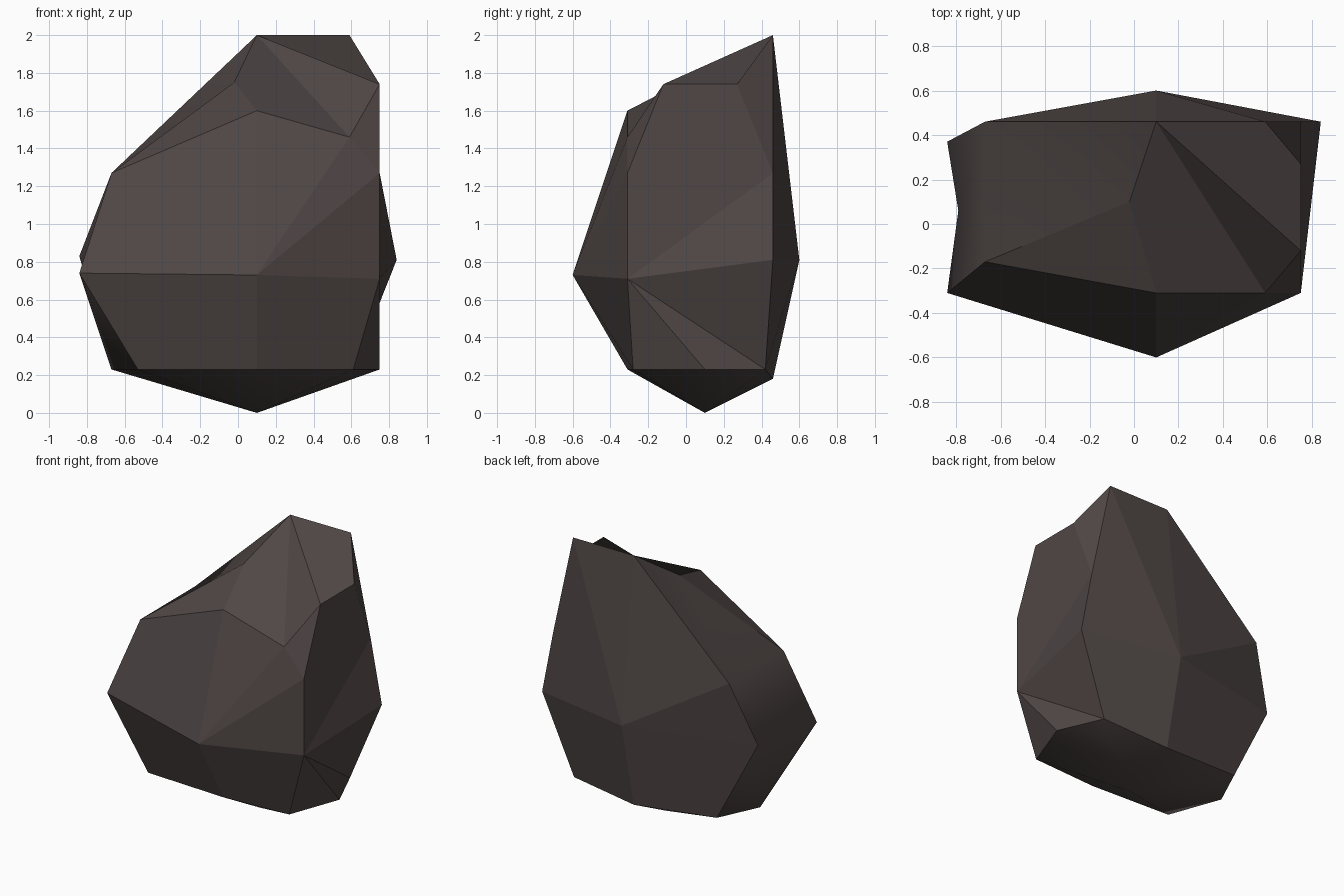
import bpy
import bmesh

cube = bpy.data.objects.get("Cube")
if cube:
    bpy.data.objects.remove(cube, do_unlink=True)


def flat_material(name, colour):
    mat = bpy.data.materials.new(name)
    mat.use_nodes = True
    mat.diffuse_color = colour
    mat.node_tree.nodes["Principled BSDF"].inputs["Base Color"].default_value = colour
    return mat


points_by_name = {
    # Underside
    "tip": (.1, .1, 0),
    "base_front": (.1, -.31, .23),
    "base_front_right": (.61, -.28, .23),
    "base_right": (.75, .1, .23),
    "base_back_right": (.61, .42, .23),
    "base_back": (.1, .46, .18),
    "base_back_left": (-.53, .4, .23),
    "base_left": (-.67, .1, .23),
    "base_front_left": (-.53, -.28, .23),
    # Waist, with a dent on the left
    "front": (.1, -.6, .73),
    "front_right": (.75, -.31, .71),
    "back_right": (.84, .46, .81),
    "back": (.1, .6, .81),
    "back_left": (-.84, .37, .83),
    "dent": (-.79, .06, .785),
    "front_left": (-.84, -.31, .74),
    # Crown, with the two corners on the right chipped off
    "brow": (.1, -.31, 1.6),
    "peak": (.1, .46, 2),
    "hollow": (-.02, .1, 1.75),
    "shoulder_front": (-.67, -.17, 1.27),
    "shoulder_back": (-.67, .46, 1.27),
    "front_chip_side": (.59, -.31, 1.46),
    "front_chip_top": (.75, -.12, 1.74),
    "front_chip_low": (.75, -.31, 1.27),
    "back_chip_side": (.59, .46, 2),
    "back_chip_top": (.75, .27, 1.74),
    "back_chip_low": (.75, .46, 1.27),
}

facets = [
    # Underside
    "tip base_front base_front_right base_right",
    "tip base_right base_back_right base_back",
    "tip base_back base_back_left base_left",
    "tip base_left base_front_left base_front",
    # Lower front and back
    "front base_front base_front_right front_right",
    "front base_front base_front_left front_left",
    "back base_back base_back_right back_right",
    "back base_back base_back_left back_left",
    # Lower right side
    "front_right base_front_right base_right",
    "front_right base_right base_back_right",
    "front_right base_back_right back_right",
    # Lower left side
    "front_left base_front_left base_left",
    "front_left base_left dent",
    "dent base_left back_left",
    "back_left base_left base_back_left",
    # Top
    "peak hollow brow front_chip_side",
    "peak front_chip_side front_chip_top",
    "peak front_chip_top back_chip_top back_chip_side",
    "peak shoulder_back hollow",
    "hollow shoulder_back shoulder_front",
    "hollow shoulder_front brow",
    # Chipped corners
    "front_chip_side front_chip_low front_chip_top",
    "back_chip_side back_chip_top back_chip_low",
    # Upper front
    "brow shoulder_front front_left front",
    "front brow front_chip_side",
    "front front_chip_side front_chip_low",
    "front front_chip_low front_right",
    # Upper right side
    "front_chip_top front_chip_low front_right back_chip_low back_chip_top",
    "front_right back_right back_chip_low",
    # Upper back
    "back peak back_chip_side",
    "back back_chip_side back_chip_low",
    "back back_chip_low back_right",
    "back peak shoulder_back",
    "back shoulder_back back_left",
    # Upper left side
    "shoulder_back back_left dent",
    "shoulder_back dent shoulder_front",
    "shoulder_front dent front_left",
]

bm = bmesh.new()
points = {name: bm.verts.new(co) for name, co in points_by_name.items()}
for names in facets:
    bm.faces.new([points[name] for name in names.split()])
bmesh.ops.recalc_face_normals(bm, faces=bm.faces[:])

# The worn left side and underside are smooth, all other facets are flat
for face in bm.faces:
    face.normal_update()
    face.smooth = face.normal.x < -.45 or face.normal.z < -.75

mesh = bpy.data.meshes.new("boulder")
bm.to_mesh(mesh)
bm.free()
mesh.materials.append(flat_material("dark brown stone", (.08, .063, .061, 1)))

boulder = bpy.data.objects.new("boulder", mesh)
bpy.context.collection.objects.link(boulder)
